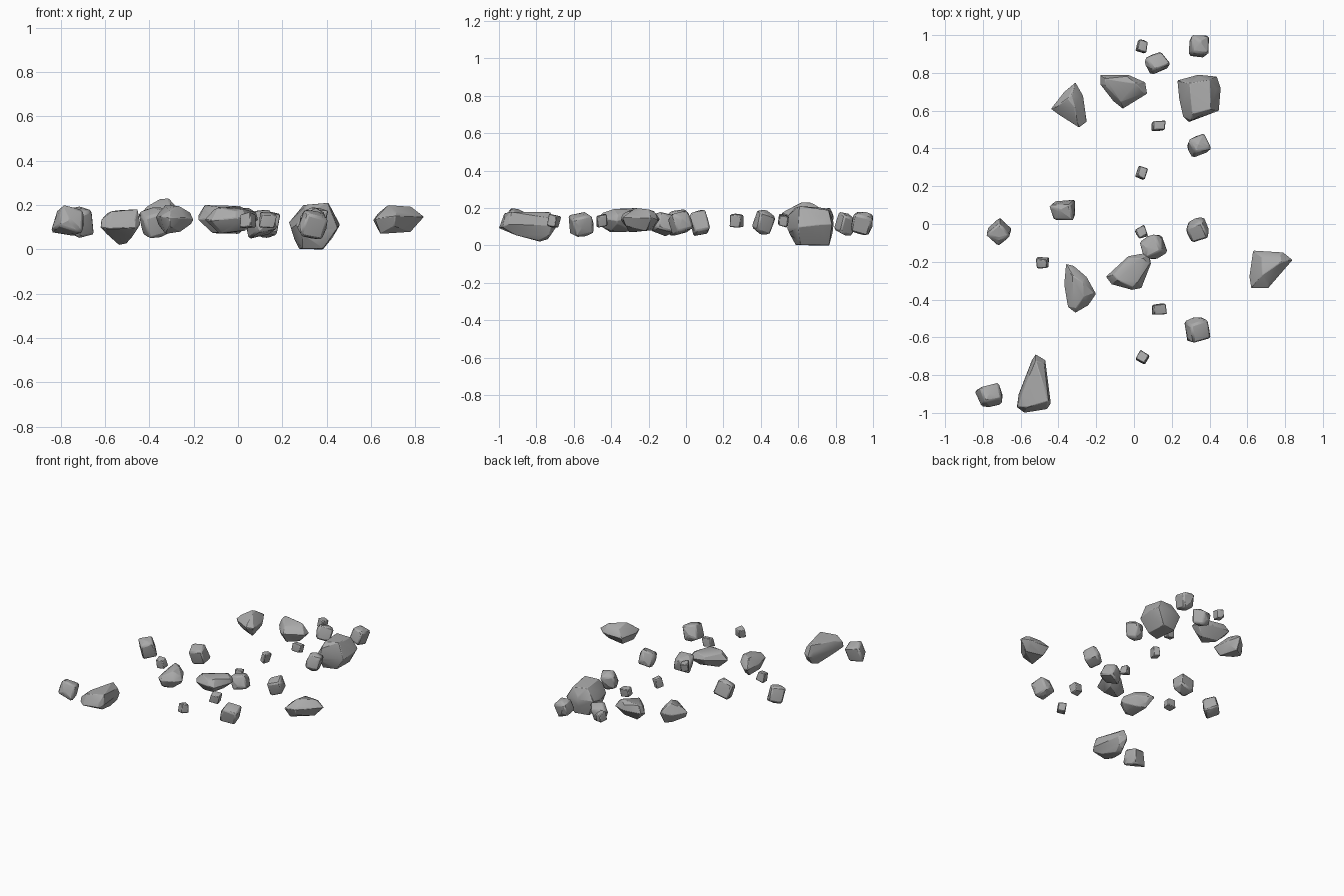
import bpy
import bmesh
import math
import random
from itertools import product
from mathutils import Euler, Vector

random.seed(11)
CM = 0.01

if "Cube" in bpy.data.objects:
    bpy.data.objects.remove(bpy.data.objects["Cube"], do_unlink=True)

# Single stone colour
stone = bpy.data.materials.new("grey_stone")
stone.use_nodes = True
grey = (0.4, 0.4, 0.4, 1)
stone.diffuse_color = grey
stone.node_tree.nodes["Principled BSDF"].inputs["Base Color"].default_value = grey


def fit(values, low, high):
    """Stretch a list of numbers onto the range low to high."""
    bottom, top = min(values), max(values)
    return [low + (v - bottom) / (top - bottom) * (high - low) for v in values]


def wrap(name, points, wear_width):
    """Wrap points (in centimetres) in a hull and finish it as a stone."""
    middle = sum((Vector(p) for p in points), Vector()) / len(points)
    bm = bmesh.new()
    for p in points:
        bm.verts.new((Vector(p) - middle) * CM)
    hull = bmesh.ops.convex_hull(bm, input=bm.verts[:])
    loose = {g for g in hull["geom_interior"] + hull["geom_unused"]
             if isinstance(g, bmesh.types.BMVert)}
    bmesh.ops.delete(bm, geom=list(loose), context="VERTS")
    bmesh.ops.recalc_face_normals(bm, faces=bm.faces[:])
    mesh = bpy.data.meshes.new(name)
    bm.to_mesh(mesh)
    bm.free()
    mesh.materials.append(stone)

    obj = bpy.data.objects.new(name, mesh)
    obj.location = middle * CM
    bpy.context.collection.objects.link(obj)
    # Worn edges
    wear = obj.modifiers.new("worn_edges", "BEVEL")
    wear.width = wear_width
    wear.segments = 1
    wear.angle_limit = math.radians(35)
    bpy.ops.object.select_all(action="DESELECT")
    obj.select_set(True)
    bpy.context.view_layer.objects.active = obj
    bpy.ops.object.shade_smooth_by_angle(angle=math.radians(25))


def slab(name, outline, low, high, peak, keel, top=0.7, base=0.5, y_taper=1.0):
    """Broken slab: rings around a plan outline, shrinking upwards towards the
    plan point peak and downwards towards keel; y_taper eases it along y."""
    plan = [Vector(p) for p in outline]
    peak, keel = Vector(peak), Vector(keel)
    rings = [
        (0.0, base, keel), (0.3, 0.6 + 0.4 * base, keel), (0.55, 1.0, keel),
        (0.78, 0.6 + 0.4 * top, peak), (1.0, top, peak),
    ]
    points = []
    for level, (height, scale, anchor) in enumerate(rings):
        for i, corner in enumerate(plan):
            # Skipping alternate corners leaves broad, uneven facets
            if scale < 1 and (i + level) % 2:
                continue
            if scale < 1:
                shrink = min(scale * random.uniform(0.94, 1.06), 1)
                reach = corner - anchor
                corner = anchor + Vector((reach.x * shrink,
                                          reach.y * (1 - (1 - shrink) * y_taper)))
            points.append((corner.x, corner.y, height + random.uniform(-0.08, 0.08)))
    heights = fit([p[2] for p in points], low, high)
    wrap(name, [(p[0], p[1], z) for p, z in zip(points, heights)], 0.003)


def boulder(name, x, y, width, depth, low, high, yaw, tilt, bulge, wear):
    """Tumbled block with uneven corners and swollen sides, fitted to a size."""
    corners = [Vector(c) * random.uniform(0.8, 1.1) for c in product((-1, 1), repeat=3)]
    sides = [Vector([s if axis == k else random.uniform(-0.35, 0.35) for k in range(3)])
             * random.uniform(1, bulge) for axis in range(3) for s in (-1, 1)]
    turn = Euler((math.radians(random.choice((-1, 1)) * tilt),
                  math.radians(random.choice((-1, 1)) * tilt), math.radians(yaw)))
    raw = [turn.to_matrix() @ v for v in corners + sides]
    xs = fit([v.x for v in raw], x - width / 2, x + width / 2)
    ys = fit([v.y for v in raw], y - depth / 2, y + depth / 2)
    zs = fit([v.z for v in raw], low, high)
    wrap(name, list(zip(xs, ys, zs)), wear)


# Large broken slabs
slab("great_block",
     [(23, 76), (34, 79), (44, 78), (46, 72), (45, 60), (29, 54), (26, 57), (24, 66)],
     0, 21, peak=(36, 66), keel=(32, 68), top=0.5, base=0.5, y_taper=0.3)
slab("back_slab",
     [(-18, 79), (-3, 79), (6, 75), (7, 69), (-6, 61), (-11, 65), (-18, 74)],
     7, 20, peak=(-9, 73), keel=(-5, 69), top=0.7)
slab("back_wedge",
     [(-31, 75), (-27, 68), (-25, 54), (-29, 51), (-40, 58), (-44, 61), (-37, 70)],
     9, 23, peak=(-34, 65), keel=(-33, 62), top=0.3, base=0.65)
slab("middle_slab",
     [(-15, -28), (-3, -17), (8, -15), (9, -21), (4, -34), (-1, -35), (-12, -32)],
     7, 19, peak=(-2, -24), keel=(-2, -27))
slab("middle_wedge",
     [(-36, -21), (-32, -22), (-25, -28), (-20, -37), (-24, -43), (-31, -47),
      (-35, -44), (-37, -32)],
     7, 20, peak=(-29, -34), keel=(-29, -35), top=0.5, base=0.6)
slab("front_shard",
     [(-52, -69), (-47, -72), (-44, -95), (-46, -98), (-58, -100), (-62, -97),
      (-61, -90), (-54, -72)],
     2, 18, peak=(-52, -86), keel=(-52, -75), top=0.8, base=0.2)
slab("side_shard",
     [(63, -14), (79, -15), (84, -19), (71, -34), (62, -34), (61, -28)],
     7, 20, peak=(73, -21), keel=(68, -24), top=0.5, base=0.6)

# Medium boulders: x, y, width, depth, low, high, yaw
for i, spec in enumerate([
    (34.5, 94, 11, 12, 5, 18, -4),
    (12.5, 85, 14, 12.5, 5, 18, 25),
    (34.5, 41.5, 13, 13, 5.5, 19, 20),
    (-38, 7.5, 14, 11, 5, 19, 5),
    (-71.5, -4, 14, 15, 5, 19.5, 40),
    (33.5, -3, 12, 14, 5, 19, 20),
    (10.5, -12, 15, 13, 4.5, 18, 25),
    (33.5, -56, 14, 14, 4.5, 18, 15),
    (-77, -90.5, 15, 13, 6, 20, 12),
]):
    boulder(f"boulder_{i + 1}", *spec, tilt=14, bulge=1.35, wear=0.009)

# Small blocky pebbles: x, y, width, depth, yaw
for i, (x, y, width, depth, yaw) in enumerate([
    (4, 94, 6.5, 7.5, -15), (4, 27, 7, 7.5, -22), (4, -4, 7, 7.5, 25),
    (4.5, -70.5, 7.5, 8, -30), (13, 52, 7.5, 5.5, 0), (13.5, -45, 8, 6, 8),
    (-48.5, -20.5, 7, 6, 0),
]):
    boulder(f"pebble_{i + 1}", x, y, width, depth, 9.5, 17, yaw, tilt=8, bulge=1.1, wear=0.004)
